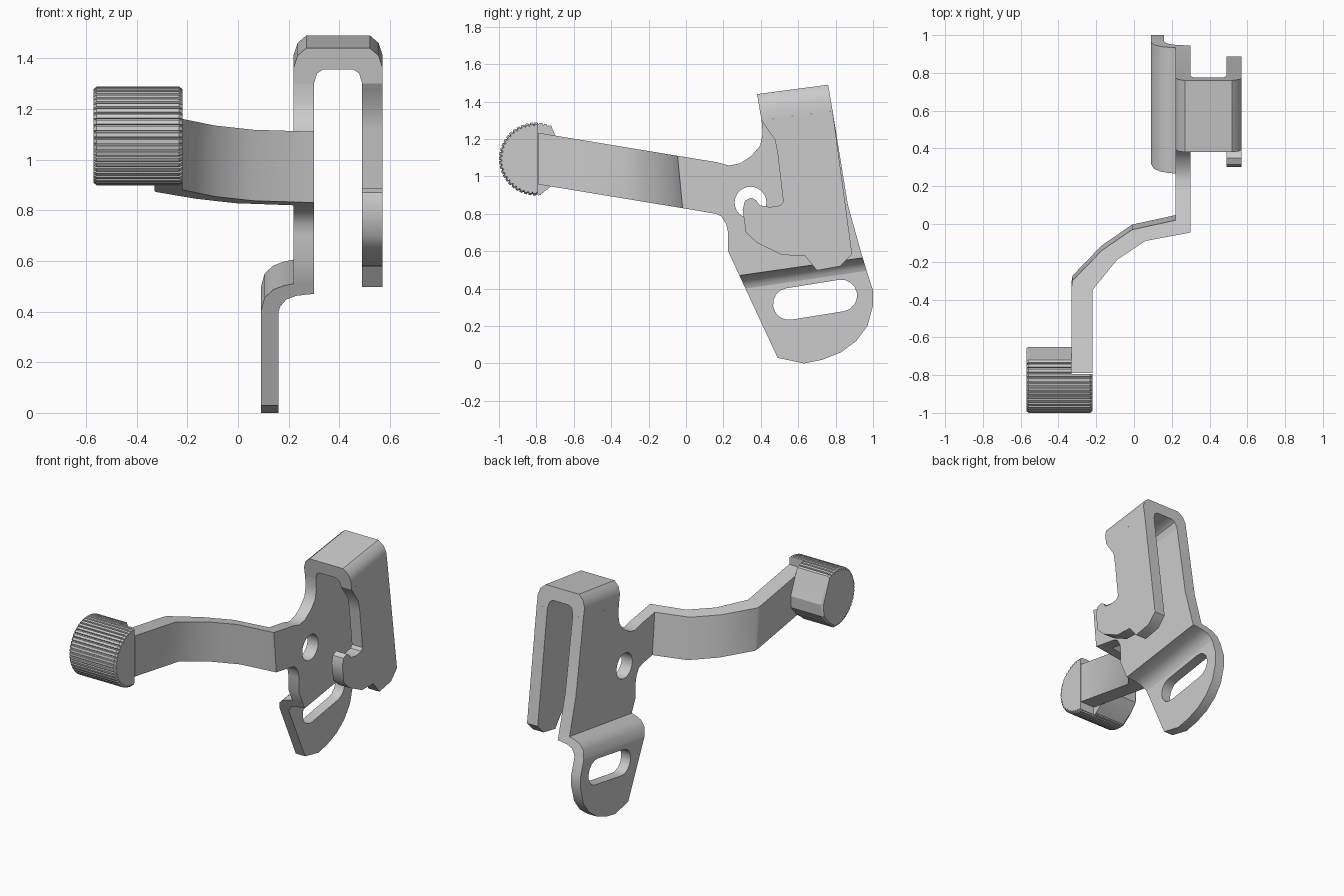
import bpy, bmesh, math
from mathutils import Matrix

if "Cube" in bpy.data.objects:
    bpy.data.objects.remove(bpy.data.objects["Cube"])


def smooth(ob, angle):
    bpy.ops.object.select_all(action='DESELECT')
    ob.select_set(True)
    bpy.context.view_layer.objects.active = ob
    bpy.ops.object.shade_smooth_by_angle(angle=math.radians(angle))


def loft(name, loops, angle=40):
    """Solid through a series of matching closed loops of 3D points."""
    bm = bmesh.new()
    rings = [[bm.verts.new(p) for p in loop] for loop in loops]
    n = len(rings[0])
    for a, b in zip(rings, rings[1:]):
        for i in range(n):
            j = (i + 1) % n
            bm.faces.new((a[i], a[j], b[j], b[i]))
    bm.faces.new(rings[0])
    bm.faces.new(rings[-1])
    bmesh.ops.recalc_face_normals(bm, faces=bm.faces)
    me = bpy.data.meshes.new(name)
    bm.to_mesh(me)
    bm.free()
    ob = bpy.data.objects.new(name, me)
    bpy.context.collection.objects.link(ob)
    smooth(ob, angle)
    return ob


def plate(name, x0, x1, outlines):
    """Sheet in the YZ plane between x0 and x1; extra outlines are holes."""
    cu = bpy.data.curves.new(name, 'CURVE')
    cu.dimensions = '2D'
    cu.fill_mode = 'BOTH'
    cu.extrude = (x1 - x0) / 2
    for pts in outlines:
        sp = cu.splines.new('POLY')
        sp.points.add(len(pts) - 1)
        for p, (y, z) in zip(sp.points, pts):
            p.co = (y, z, 0, 1)
        sp.use_cyclic_u = True
    ob = bpy.data.objects.new(name, cu)
    bpy.context.collection.objects.link(ob)
    bpy.ops.object.select_all(action='DESELECT')
    ob.select_set(True)
    bpy.context.view_layer.objects.active = ob
    bpy.ops.object.convert(target='MESH')
    ob = bpy.context.view_layer.objects.active
    # local x -> Y, local y -> Z, local z -> X
    ob.data.transform(Matrix(((0, 0, 1, (x0 + x1) / 2), (1, 0, 0, 0),
                              (0, 1, 0, 0), (0, 0, 0, 1))))
    bm = bmesh.new()
    bm.from_mesh(ob.data)
    bmesh.ops.remove_doubles(bm, verts=bm.verts, dist=1e-5)
    bmesh.ops.recalc_face_normals(bm, faces=bm.faces)
    bm.to_mesh(ob.data)
    bm.free()
    smooth(ob, 40)
    return ob


def arc(cy, cz, r, a0, a1, n):
    return [(cy + r * math.cos(math.radians(a0 + (a1 - a0) * i / n)),
             cz + r * math.sin(math.radians(a0 + (a1 - a0) * i / n))) for i in range(n + 1)]


# Main plate with pivot hole
main = [(.784, 1.35), (.404, 1.30), (.41, 1.23), (.397, 1.165), (.35, 1.11), (.29, 1.07),
        (.23, 1.058), (.17, 1.075), (-.045, 1.11), (-.018, .83), (.16, .80), (.19, .785),
        (.215, .745), (.225, .70), (.225, .60), (.267, .51), (.933, .605), (.865, .85)]
plate("main_plate", .22, .30, [main, arc(.345, .86, .085, 0, 345, 23)])

# Bridge folded over the top
u_profile = [(.22, .14), (.22, .075), (.235, .03), (.27, 0), (.52, 0), (.555, .03),
             (.57, .075), (.57, .14), (.49, .14), (.478, .1), (.455, .085), (.335, .085),
             (.312, .1), (.30, .14)]
loft("top_bridge", [[(x, y + .17 * d, z - d) for x, d in u_profile]
                    for y, z in ((.38, 1.44), (.76, 1.49))])

# Hooked outer leg
leg = [(.784, 1.35), (.404, 1.30), (.42, 1.275), (.476, 1.195), (.49, 1.12), (.52, .865),
       (.505, .845), (.45, .836), (.395, .845), (.375, .872), (.35, .886), (.315, .87),
       (.303, .82), (.32, .70), (.38, .645), (.513, .58), (.636, .575), (.70, .497),
       (.824, .52), (.888, .585)]
plate("hook_leg", .49, .57, [leg])

# Offset bend below the main plate
jog = [(.22, .51), (.18, .502), (.14, .487), (.105, .455), (.09, .40), (.16, .40),
       (.167, .42), (.19, .447), (.23, .462), (.30, .47), (.30, .51)]
loft("offset_bend", [[(x, .225 + (.60 - z) * .465, z) for x, z in jog],
                     [(x, .945 + (.47 - z) * .3, z + .095) for x, z in jog]])

# Lower tab with slot
tab = [(.318, .40), (.49, .03), (.63, 0), (.73, .02), (.83, .06), (.91, .12), (.97, .20),
       (1.0, .31), (1.0, .39), (.966, .495)]
slot = arc(.55, .318, .085, 99, 279, 8) + arc(.83, .363, .085, -81, 99, 8)
plate("slotted_tab", .09, .16, [tab, slot])

# Curved lever arm
path = [(.22, .02), (-.01, -.03), (-.17, -.14), (-.325, -.30), (-.33, -.33), (-.33, -.79),
        (-.22, -.79), (-.22, -.35), (-.09, -.19), (.06, -.09), (.30, -.045)]
top = [(x, y, 1.11 - .165 * (y + .045)) for x, y in path]
bottom = []
for x, y in path:
    yb = y + .027 if y > -.7 else y
    bottom.append((x, yb, .83 - .165 * (yb + .018)))
loft("lever_arm", [bottom, top])

# Ribbed knob at the arm end: deep body plus a shallower cap beside the arm
CY, CZ, PITCH = -.805, 1.093, 7.5


def ribbed(a0, n):
    pts = []
    for i in range(n):
        for f, r in ((0, .195), (.6, .195), (.7, .187), (.9, .187)):
            a = math.radians(a0 + (i + f) * PITCH)
            pts.append((CY + r * math.cos(a), CZ + r * math.sin(a)))
    return pts


def knob(name, profile, stations):
    loft(name, [[(x, CY + (y - CY) * s, CZ + (z - CZ) * s) for y, z in profile]
                for x, s in stations], 25)


body = ribbed(64, 29) + [(-.71, .955), (-.655, 1.02), (-.65, 1.10), (-.70, 1.22)]
knob("knob_body", body, ((-.57, .95), (-.558, 1), (-.33, 1)))
knob("knob_cap", ribbed(86.5, 25), ((-.33, 1), (-.232, 1), (-.22, .95)))
